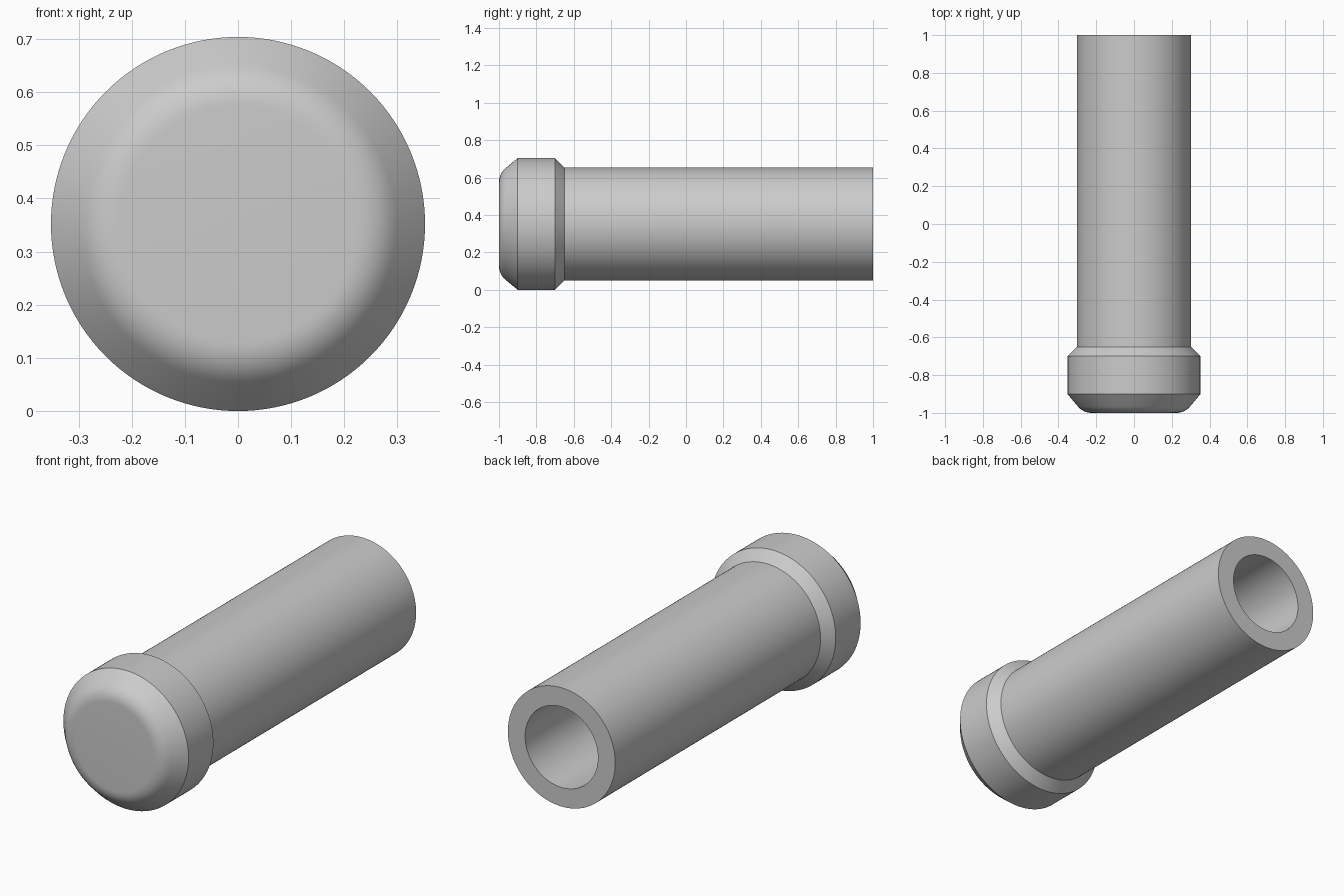
import bpy, bmesh, math
from mathutils import Vector

# Remove the default cube
cube = bpy.data.objects.get("Cube")
if cube:
    bpy.data.objects.remove(cube, do_unlink=True)

HEAD_R, TUBE_R, BORE_R = 0.352, 0.302, 0.205
SEGMENTS = 128


def make_material(name, colour):
    mat = bpy.data.materials.new(name)
    mat.use_nodes = True
    mat.diffuse_color = colour
    mat.node_tree.nodes["Principled BSDF"].inputs["Base Color"].default_value = colour
    return mat


def fillet(start, corner, end, steps=8):
    """Rounded corner as (radius, y) points."""
    a, b, c = Vector(start), Vector(corner), Vector(end)
    ts = [i / steps for i in range(steps + 1)]
    return [tuple(a * (1 - t) ** 2 + b * 2 * t * (1 - t) + c * t * t) for t in ts]


def lathe(name, profile, mat):
    """Revolve (radius, y) points about the long axis."""
    bm = bmesh.new()
    verts = [bm.verts.new((r, y, HEAD_R)) for r, y in profile]
    edges = [bm.edges.new(pair) for pair in zip(verts, verts[1:])]
    bmesh.ops.spin(bm, geom=verts + edges, cent=(0, 0, HEAD_R), axis=(0, 1, 0),
                   angle=math.tau, steps=SEGMENTS)
    bmesh.ops.remove_doubles(bm, verts=bm.verts, dist=0.0001)
    bmesh.ops.recalc_face_normals(bm, faces=bm.faces)
    mesh = bpy.data.meshes.new(name)
    bm.to_mesh(mesh)
    bm.free()
    mesh.materials.append(mat)
    obj = bpy.data.objects.new(name, mesh)
    bpy.context.collection.objects.link(obj)
    bpy.ops.object.select_all(action="DESELECT")
    obj.select_set(True)
    bpy.context.view_layer.objects.active = obj
    bpy.ops.object.shade_smooth_by_angle(angle=math.radians(30))
    return obj


grey = make_material("plain grey", (0.6, 0.6, 0.6, 1))

# Blind bore and tube wall
tube = [(0, -0.65), (BORE_R, -0.65), (BORE_R, 1), (TUBE_R, 1), (TUBE_R, -0.65)]
# Collar with a bevelled shoulder
collar = [(HEAD_R, -0.7), (HEAD_R, -0.9)]
# Chamfered, rounded nose with a flat face
nose = fillet((0.298, -0.965), (0.268, -1), (0.222, -1)) + [(0, -1)]

lathe("capped_tube", tube + collar + nose, grey)
